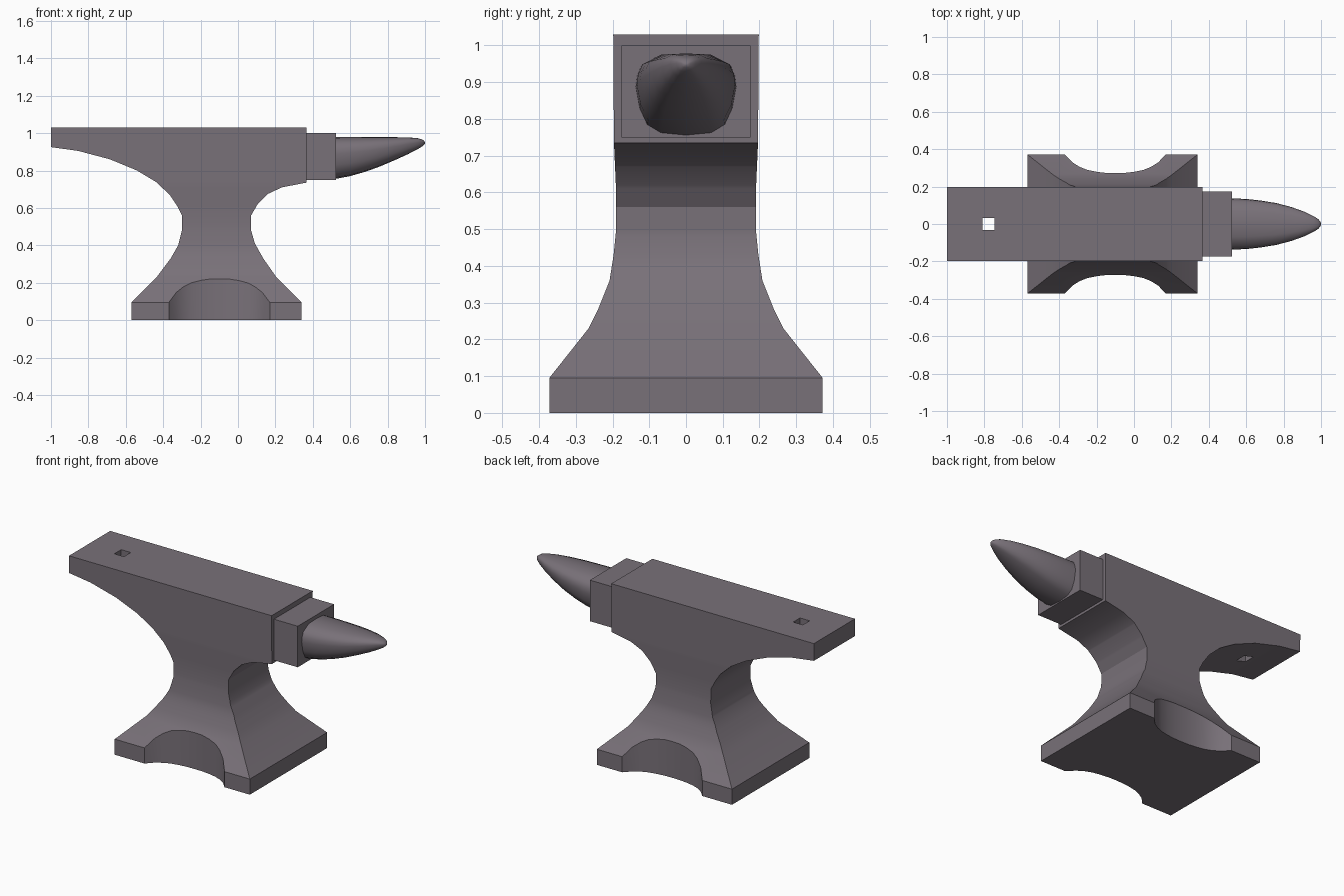
import bpy, bmesh, math

if "Cube" in bpy.data.objects:
    bpy.data.objects.remove(bpy.data.objects["Cube"])

iron = bpy.data.materials.new("grey_iron")
iron.diffuse_color = (0.19, 0.165, 0.19, 1)
iron.use_nodes = True
iron.node_tree.nodes["Principled BSDF"].inputs["Base Color"].default_value = iron.diffuse_color


def make(name, rings, smooth=0):
    """Skin a list of equal-length closed rings and cap both ends."""
    bm = bmesh.new()
    loops = [[bm.verts.new(p) for p in r] for r in rings]
    n = len(loops[0])
    for a, b in zip(loops, loops[1:]):
        for i in range(n):
            j = (i + 1) % n
            bm.faces.new((a[i], a[j], b[j], b[i]))
    bm.faces.new(loops[0])
    bm.faces.new(loops[-1])
    bmesh.ops.recalc_face_normals(bm, faces=bm.faces)
    me = bpy.data.meshes.new(name)
    bm.to_mesh(me)
    bm.free()
    ob = bpy.data.objects.new(name, me)
    bpy.context.collection.objects.link(ob)
    me.materials.append(iron)
    if smooth:
        smooth_by_angle(ob, smooth)
    return ob


def select(ob):
    bpy.ops.object.select_all(action='DESELECT')
    ob.select_set(True)
    bpy.context.view_layer.objects.active = ob


def smooth_by_angle(ob, deg):
    select(ob)
    bpy.ops.object.shade_smooth_by_angle(angle=math.radians(deg))


def rect(x0, x1, y0, y1, z):
    return [(x0, y0, z), (x1, y0, z), (x1, y1, z), (x0, y1, z)]


def box(name, x0, x1, y, z0, z1):
    return make(name, [rect(x0, x1, -y, y, z) for z in (z0, z1)])


def interp(table, z):
    for (z0, v0), (z1, v1) in zip(table, table[1:]):
        if z <= z1:
            return v0 + (v1 - v0) * (z - z0) / (z1 - z0)
    return table[-1][1]


# Body: three silhouettes given as (height, position)
right = [(0, .34), (.095, .34), (.23, .205), (.33, .135), (.41, .09), (.48, .07), (.56, .07),
         (.62, .105), (.675, .16), (.71, .235), (.735, .365), (1.03, .365)]
left = [(0, -.57), (.095, -.57), (.23, -.435), (.33, -.36), (.40, -.32), (.48, -.30), (.56, -.30),
        (.61, -.325), (.67, -.365), (.74, -.44), (.80, -.54), (.86, -.685), (.905, -.855),
        (.925, -1), (1.03, -1)]
side = [(0, .372), (.095, .372), (.23, .265), (.28, .24), (.36, .208), (.43, .197),
        (.50, .19), (.60, .19), (.735, .196), (1.03, .198)]
levels = sorted({z for t in (right, left, side) for z, _ in t})
body = make("anvil_body", [rect(interp(left, z), interp(right, z), -interp(side, z),
                                interp(side, z), z) for z in levels])

# Cutters: scooped foot on front and back, square hole through the heel
half = [(.27, 0), (.23, .042), (.19, .067), (.15, .083), (.10, .093), (.05, .099)]
arc = half + [(0, .1)] + [(-x, d) for x, d in reversed(half)]
cutters = [box("hole_cutter", -.81, -.745, .033, .8, 1.1)]
for s in (-1, 1):
    outline = [(.27, -.1)] + arc + [(-.27, -.1)]
    cutters.append(make("foot_cutter", [[(-.1 + x, s * (.372 - d), z) for x, d in outline]
                                        for z in (-.1, .3)]))
for c in cutters:
    select(body)
    m = body.modifiers.new("cut", 'BOOLEAN')
    m.operation, m.solver, m.object = 'DIFFERENCE', 'EXACT', c
    bpy.ops.object.modifier_apply(modifier=m.name)
    bpy.data.objects.remove(c)
smooth_by_angle(body, 28)

# Neck block between the body and the horn
box("neck_block", .36, .525, .175, .75, 1.0)

# Horn: rounded-square section swept along x, (x, half width, bottom, top)
sec = [(0, 1), (.5, .985), (.88, .86), (.97, .73), (1, .6), (.92, .33), (.77, .13), (.5, .03), (0, 0)]
sec += [(-y, v) for y, v in reversed(sec[1:-1])]
stations = [(.52, .137, .755, .978), (.60, .134, .77, .978), (.68, .125, .793, .978),
            (.76, .112, .822, .978), (.84, .091, .856, .978), (.91, .066, .888, .977),
            (.96, .042, .914, .973), (.985, .026, .929, .966), (.997, .012, .94, .957),
            (1.0, .004, .946, .95)]
make("horn", [[(x, y * w, b + v * (t - b)) for y, v in sec] for x, w, b, t in stations], 50)
